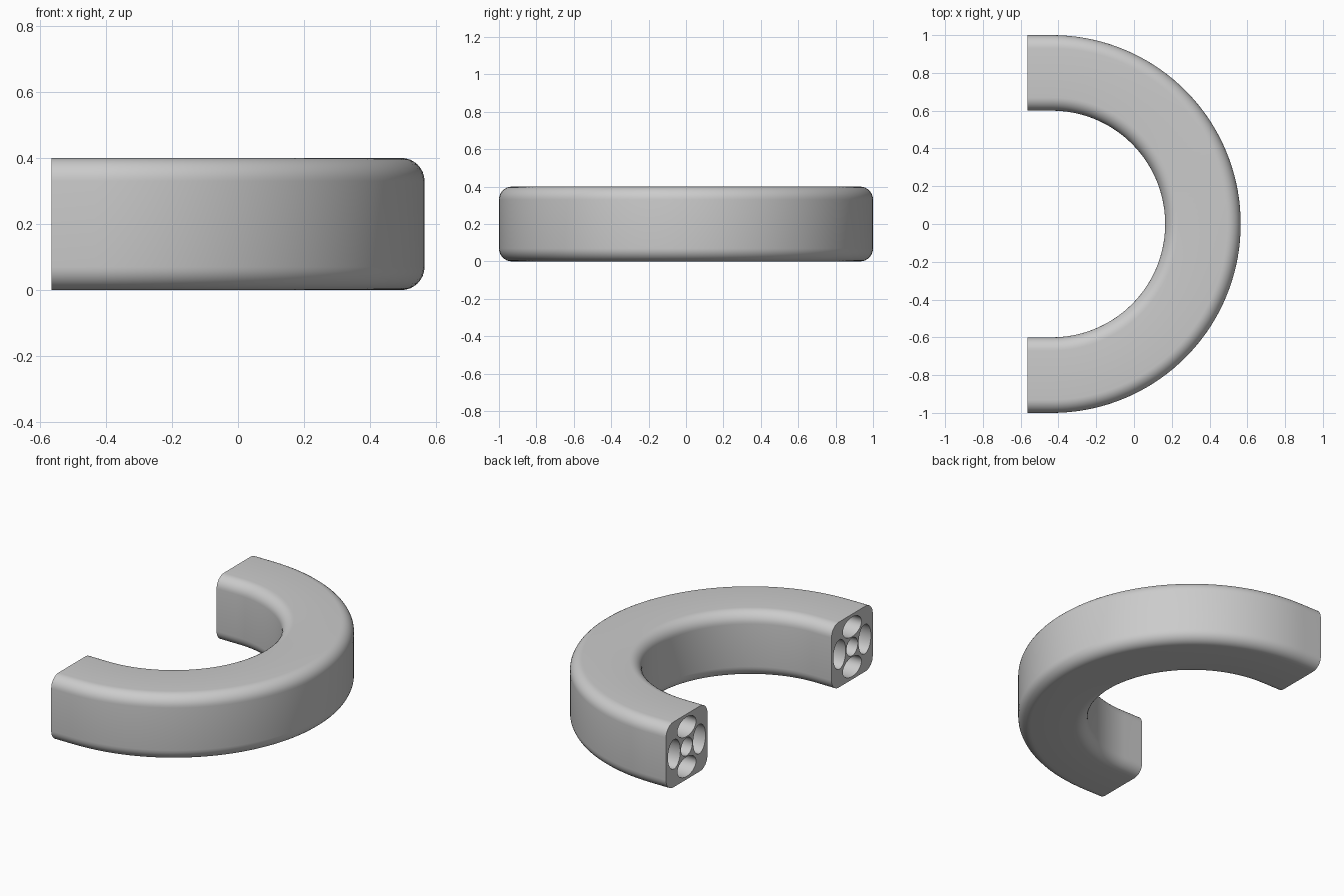
import bpy, bmesh
from math import sin, cos, pi, radians

cube = bpy.data.objects.get("Cube")
if cube:
    bpy.data.objects.remove(cube, do_unlink=True)

CENTRE_X, END_X = -0.435, -0.565   # bend centre and flat ends
MID_RADIUS, HALF, CORNER = 0.8, 0.2, 0.07
STEPS = 72


def rounded_square(corner_steps=8):
    """Section outline as (radial, height) offsets from the middle."""
    points = []
    for k, (sx, sz) in enumerate([(1, 1), (-1, 1), (-1, -1), (1, -1)]):
        for i in range(corner_steps + 1):
            a = (k + i / corner_steps) * pi / 2
            points.append((sx * (HALF - CORNER) + CORNER * cos(a),
                           sz * (HALF - CORNER) + CORNER * sin(a)))
    return points


def ellipse(cx, cz, rx, rz, n=32):
    return [(cx + rx * cos(2 * pi * i / n), cz + rz * sin(2 * pi * i / n))
            for i in range(n)]


def place(station, point):
    """Position of a section point along the U-shaped path."""
    r, z = MID_RADIUS + point[0], HALF + point[1]
    if station in (0, STEPS + 2):
        return END_X, (-r if station == 0 else r), z
    a = -pi / 2 + pi * (station - 1) / STEPS
    return CENTRE_X + r * cos(a), r * sin(a), z


# Outer skin, centre bore and four oval ducts
loops = [rounded_square(), ellipse(0, 0, 0.055, 0.055)]
for side in (-1, 1):
    loops.append(ellipse(side * 0.122, 0, 0.06, 0.09))
    loops.append(ellipse(0, side * 0.122, 0.09, 0.06))

bm = bmesh.new()
for loop in loops:
    rings = [[bm.verts.new(place(s, p)) for p in loop] for s in range(STEPS + 3)]
    for a, b in zip(rings, rings[1:]):
        for i in range(len(loop)):
            j = (i + 1) % len(loop)
            bm.faces.new((a[i], a[j], b[j], b[i]))

# Flat end faces with the duct openings left clear
for sign in (-1, 1):
    rim = [e for e in bm.edges if e.is_boundary and e.verts[0].co.y * sign > 0]
    bmesh.ops.triangle_fill(bm, edges=rim, use_beauty=True, normal=(-1, 0, 0))
bmesh.ops.recalc_face_normals(bm, faces=bm.faces)

mesh = bpy.data.meshes.new("curved_duct_block")
bm.to_mesh(mesh)
bm.free()
body = bpy.data.objects.new("curved_duct_block", mesh)
bpy.context.collection.objects.link(body)

# Plain grey material
grey = bpy.data.materials.new("light_grey")
grey.use_nodes = True
colour = (0.6, 0.6, 0.6, 1)
grey.diffuse_color = colour
for node in grey.node_tree.nodes:
    if node.type == 'BSDF_PRINCIPLED':
        node.inputs["Base Color"].default_value = colour
mesh.materials.append(grey)

bpy.ops.object.select_all(action='DESELECT')
body.select_set(True)
bpy.context.view_layer.objects.active = body
bpy.ops.object.shade_smooth_by_angle(angle=radians(35))
